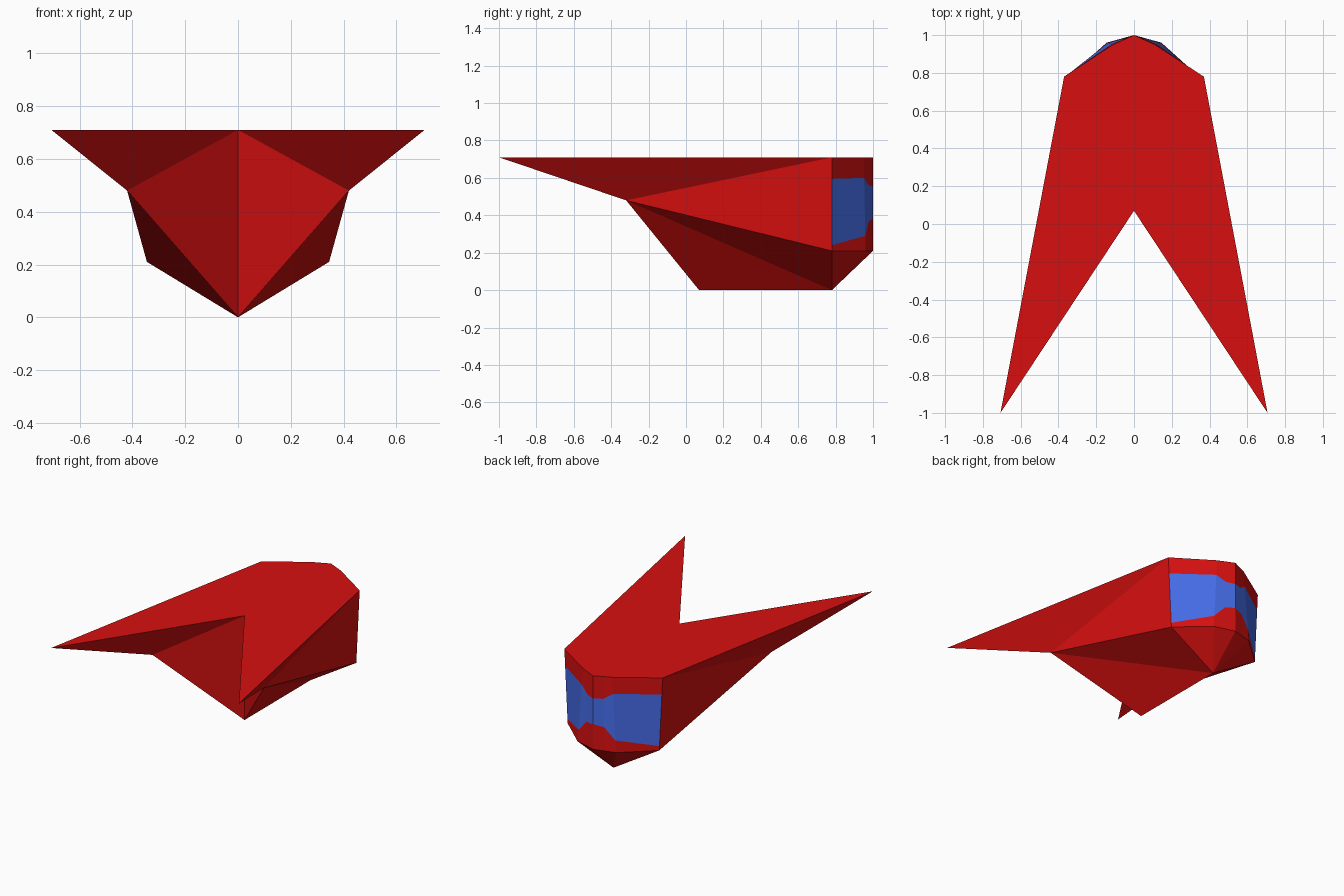
import bpy
import bmesh
from mathutils import Vector

cube = bpy.data.objects.get("Cube")
if cube:
    bpy.data.objects.remove(cube)


def make_material(name, colour):
    mat = bpy.data.materials.new(name)
    mat.use_nodes = True
    mat.diffuse_color = colour
    mat.node_tree.nodes["Principled BSDF"].inputs["Base Color"].default_value = colour
    return mat


RED, BLUE = 0, 1
materials = [make_material("hull red", (0.68, 0.005, 0.005, 1)),
             make_material("window blue", (0.06, 0.15, 0.80, 1))]

DECK, CHIN = 0.71, 0.21

# Key corners of the +x half
wing_tip = (0.707, -1, DECK)
wing_root = (0.42, -0.32, 0.48)
notch = (0, 0.07, DECK)
keel_front = (0, 0.07, 0)
keel_back = (0, 0.78, 0)

# Nose columns: top point, bottom point, window sill and window head heights
top_mid, low_mid = Vector((0.11, 0.95)), Vector((0.145, 0.96))
nose_tip = Vector((0, 1))
nose = [(Vector((0.37, 0.78)), Vector((0.345, 0.78)), 0.24, 0.595),
        (top_mid, low_mid, 0.29, 0.60),
        (top_mid.lerp(nose_tip, 0.5), low_mid.lerp(nose_tip, 0.5), 0.37, 0.56),
        (nose_tip, nose_tip, 0.38, 0.555)]


def column(top, low, sill, head):
    """Points up one nose column, from chin to deck."""
    points = []
    for z in (CHIN, sill, head, DECK):
        p = low.lerp(top, (z - CHIN) / (DECK - CHIN))
        points.append((p.x, p.y, z))
    return points


columns = [column(*c) for c in nose]
chin = [c[0] for c in columns]
brow = [c[-1] for c in columns]

bm = bmesh.new()


def face(points, material=RED):
    """Add a face and its mirror image."""
    for side in (1, -1):
        verts = [bm.verts.new((side * x, y, z)) for x, y, z in points]
        if side < 0:
            verts.reverse()
        bm.faces.new(verts).material_index = material


# Deck
face([notch, wing_tip, brow[0]])
for a, b in zip(brow, brow[1:]):
    face([notch, a, b])

# Inner faces of the notch
face([notch, wing_root, wing_tip])
face([notch, keel_front, wing_root])

# Outer flanks
face([wing_tip, wing_root, brow[0]])
face([wing_root, chin[0], brow[0]])

# Belly
face([keel_front, keel_back, wing_root])
face([keel_back, chin[0], wing_root])
for a, b in zip(chin, chin[1:]):
    face([keel_back, b, a])

# Nose wall with the wrapped window band
for left, right in zip(columns, columns[1:]):
    for row in range(3):
        face([left[row], right[row], right[row + 1], left[row + 1]],
             BLUE if row == 1 else RED)

bmesh.ops.remove_doubles(bm, verts=bm.verts, dist=0.0005)
bmesh.ops.recalc_face_normals(bm, faces=bm.faces)

mesh = bpy.data.meshes.new("ship_hull")
bm.to_mesh(mesh)
bm.free()
for mat in materials:
    mesh.materials.append(mat)
hull = bpy.data.objects.new("ship_hull", mesh)
bpy.context.collection.objects.link(hull)
